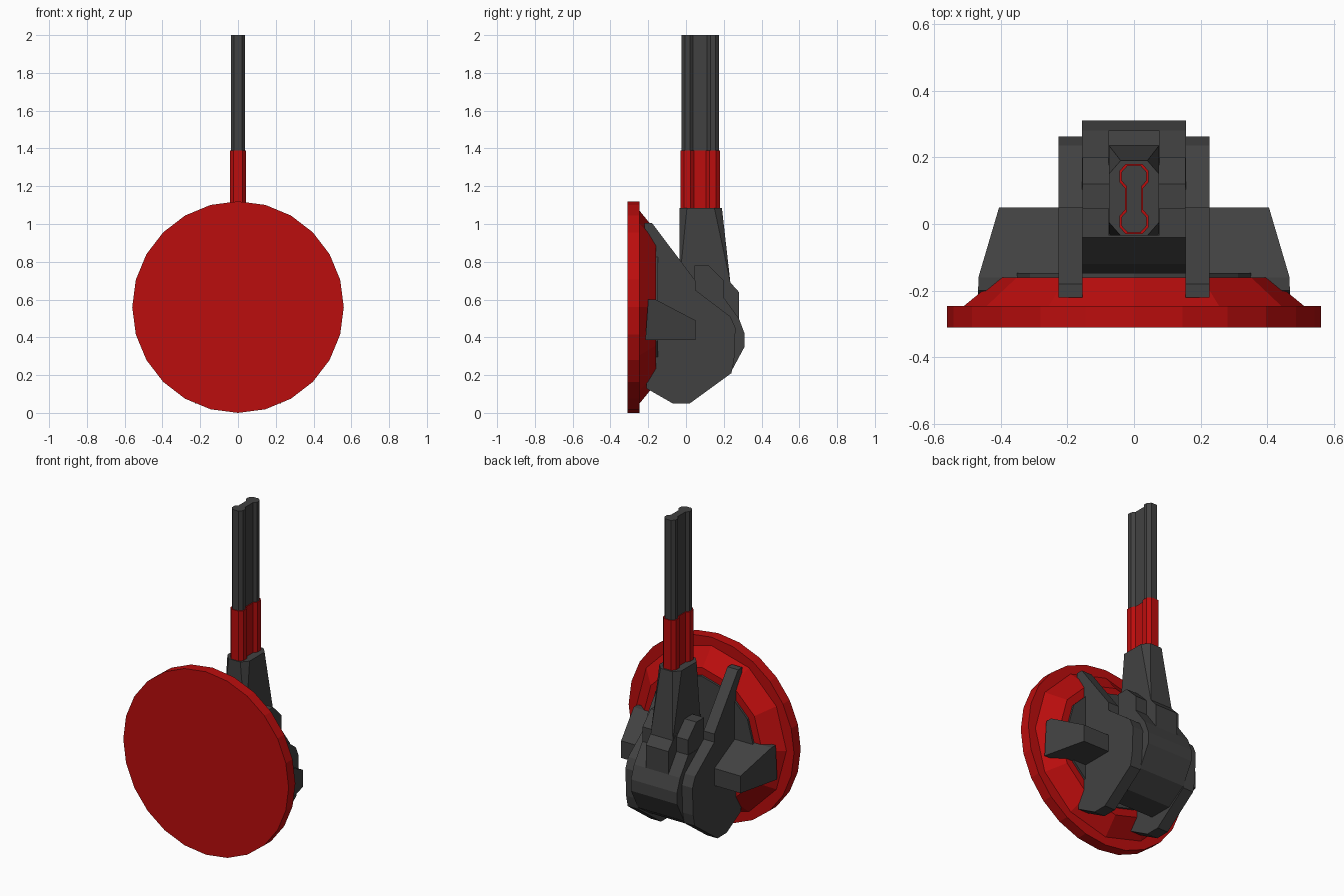
import bpy, bmesh, math

cube = bpy.data.objects.get("Cube")
if cube:
    bpy.data.objects.remove(cube)


def material(name, color):
    m = bpy.data.materials.new(name)
    m.use_nodes = True
    m.diffuse_color = color
    bsdf = next(n for n in m.node_tree.nodes if n.type == 'BSDF_PRINCIPLED')
    bsdf.inputs["Base Color"].default_value = color
    return m


RED = material("signal red", (0.5, 0.004, 0.004, 1))
DARK = material("charcoal", (0.053, 0.053, 0.053, 1))


def loft(name, rings, mat):
    """Bridge rings of equal point count and cap both ends."""
    bm = bmesh.new()
    loops = [[bm.verts.new(p) for p in ring] for ring in rings]
    n = len(loops[0])
    for a, b in zip(loops, loops[1:]):
        for i in range(n):
            j = (i + 1) % n
            bm.faces.new((a[i], a[j], b[j], b[i]))
    bm.faces.new(loops[0])
    bm.faces.new(loops[-1])
    bmesh.ops.recalc_face_normals(bm, faces=bm.faces)
    mesh = bpy.data.meshes.new(name)
    bm.to_mesh(mesh)
    bm.free()
    mesh.materials.append(mat)
    obj = bpy.data.objects.new(name, mesh)
    bpy.context.collection.objects.link(obj)
    return obj


def slab(name, profile, x0, x1, mat=DARK):
    """Side profile of (y, z) points extruded between two x positions."""
    return loft(name, [[(x, y, z) for y, z in profile] for x in (x0, x1)], mat)


def column(name, section, z0, z1, mat):
    return loft(name, [[(x, y, z) for x, y in section] for z in (z0, z1)], mat)


def circle(r, y, sides):
    return [(r * math.sin(math.tau * i / sides), y,
             0.56 + r * math.cos(math.tau * i / sides)) for i in range(sides)]


# Round front dish, its tapered back and the dark mounting disc
loft("dish", [circle(0.56, -0.31, 24), circle(0.56, -0.245, 24)], RED)
loft("dish_back", [circle(0.515, -0.25, 12), circle(0.405, -0.16, 12)], RED)
loft("mounting_disc", [circle(0.36, -0.165, 12), circle(0.36, -0.147, 12)], DARK)

# Rounded central housing between the brackets
slab("housing", [(0.31, 0.42), (0.31, 0.35), (0.24, 0.22), (0.12, 0.14),
                 (-0.03, 0.14), (-0.12, 0.22), (-0.15, 0.36), (-0.12, 0.52),
                 (-0.04, 0.61), (0.2, 0.61), (0.28, 0.5)], -0.156, 0.156)

# Spine block carrying the post
slab("spine", [(-0.035, 0.4), (-0.035, 0.75), (0.2, 0.72), (0.235, 0.69),
               (0.28, 0.64), (0.28, 0.5), (0.29, 0.4)], -0.076, 0.076)

# Post: rectangular foot turning into an octagonal top
foot = [(0.075, 0.235), (0.075, 0.235), (0.075, -0.035), (0.075, -0.035)]
head = [(0.04, 0.19), (0.075, 0.15), (0.075, 0.005), (0.04, -0.035)]


def mirrored(half):
    return half + [(-x, y) for x, y in reversed(half)]


post = loft("post", [[(x, y, z) for x, y in mirrored(half)]
                     for half, z in ((foot, 0.69), (head, 1.085))], DARK)
bm = bmesh.new()
bm.from_mesh(post.data)
bmesh.ops.remove_doubles(bm, verts=bm.verts, dist=0.0005)
bm.to_mesh(post.data)
bm.free()


# Dumbbell-section rail with a red sleeve around its lower end
def dumbbell(g):
    return mirrored([(0.02 + g, 0.175 + g), (0.038 + g, 0.155 + g),
                     (0.038 + g, 0.13 - g), (0.022 + g, 0.112 - g),
                     (0.022 + g, 0.038 + g), (0.038 + g, 0.02 + g),
                     (0.038 + g, -0.005 - g), (0.02 + g, -0.025 - g)])


column("rail", dumbbell(0), 1.38, 2.0, DARK)
column("sleeve", dumbbell(0.005), 1.08, 1.39, RED)

bracket = [(-0.22, 1.005), (-0.18, 1.005), (0.05, 0.70), (0.05, 0.65),
           (0.235, 0.51), (0.262, 0.45), (0.255, 0.28), (0.24, 0.21),
           (0.02, 0.05), (-0.07, 0.05), (-0.21, 0.13)]
lug = [(0.045, 0.55), (0.045, 0.78), (0.12, 0.78), (0.2, 0.70), (0.2, 0.55)]
pod = [(-0.2, 0.6), (-0.16, 0.6), (0.05, 0.49), (0.05, 0.385), (-0.215, 0.385)]

for side, s in (("left", 1), ("right", -1)):
    # Side bracket arm, shoulder lug and outer pod
    slab(side + "_bracket", bracket, s * 0.155, s * 0.227)
    slab(side + "_lug", lug, s * 0.07, s * 0.154)
    outer = [(s * min(0.467, 0.419 - 0.295 * y), y, z) for y, z in pod]
    inner = [(s * 0.2, y, z) for y, z in pod]
    loft(side + "_pod", [inner, outer], DARK)
